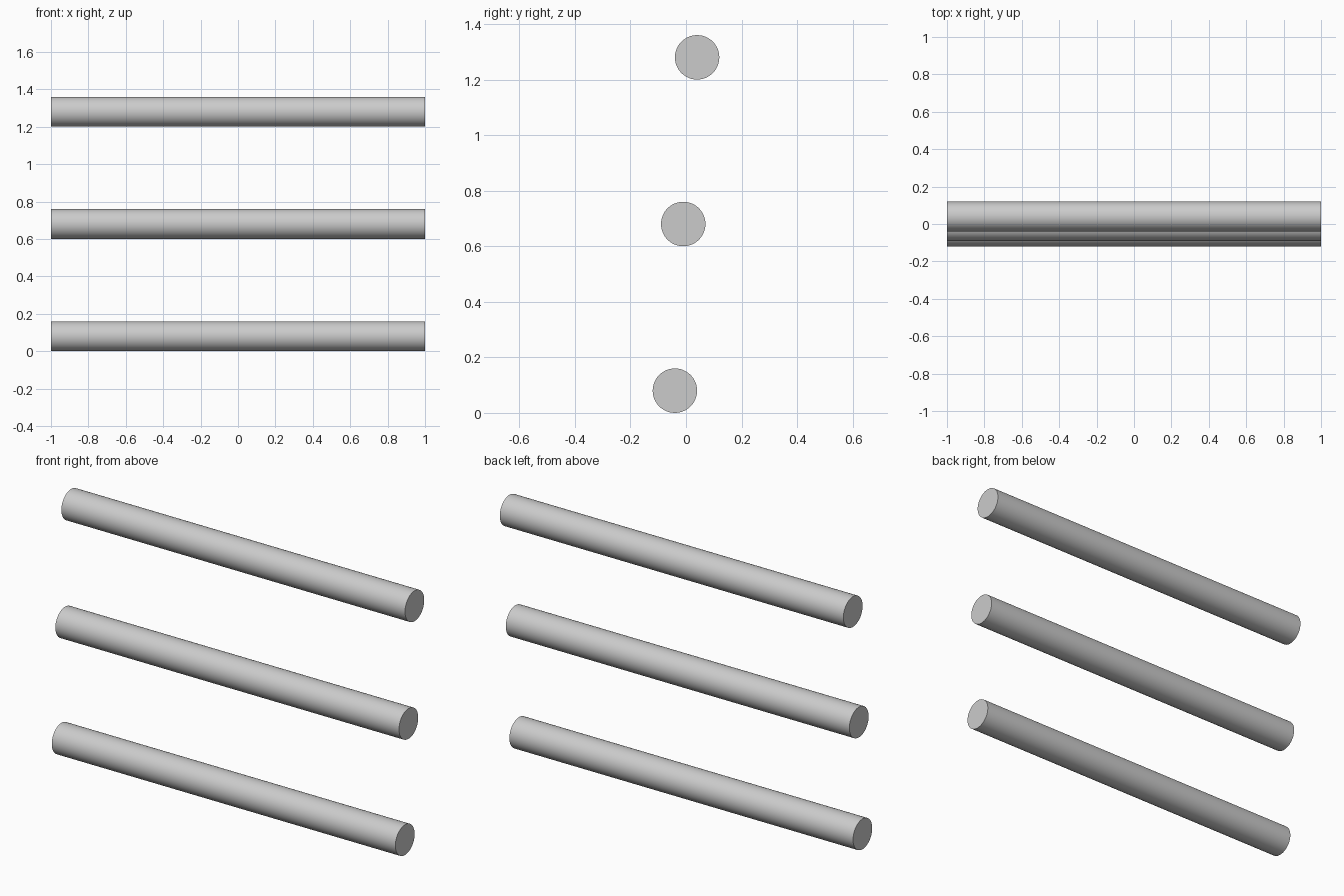
import bpy
from math import pi

if "Cube" in bpy.data.objects:
    bpy.data.objects.remove(bpy.data.objects["Cube"])

RADIUS = 0.08
LENGTH = 2.0


def rail(name, y, z):
    """Round bar lying along x."""
    bpy.ops.mesh.primitive_cylinder_add(vertices=48, radius=RADIUS, depth=LENGTH,
                                        location=(0, y, z), rotation=(0, pi / 2, 0))
    bar = bpy.context.object
    bar.name = name
    bpy.ops.object.transform_apply(location=False, rotation=True, scale=True)
    bpy.ops.object.shade_smooth_by_angle()


# Three parallel bars, leaning slightly back towards the top
for name, y, z in (("lower_bar", -0.04, 0.08),
                   ("middle_bar", -0.01, 0.68),
                   ("upper_bar", 0.04, 1.28)):
    rail(name, y, z)
